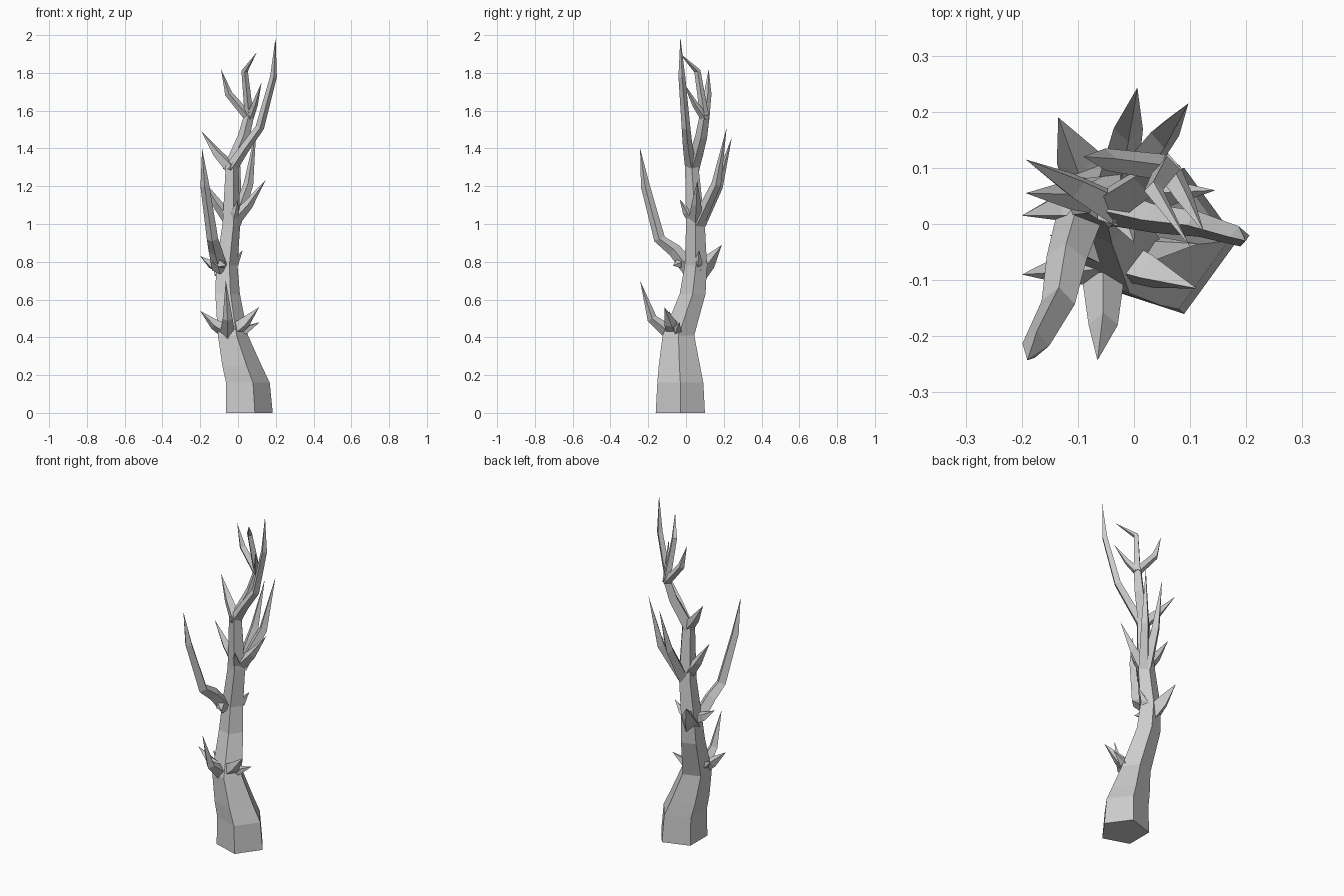
import bpy, bmesh, math
from mathutils import Vector


def limb(name, pts, sides=4, flat=False):
    """Faceted tapering tube through (x, y, z, radius) stations; radius 0 ends in a point."""
    bm = bmesh.new()
    pos = [Vector(p[:3]) for p in pts]
    rings = []
    u = Vector((1, 0, 0))
    for i, p in enumerate(pts):
        if p[3] == 0:
            rings.append([bm.verts.new(pos[i])])
            continue
        a = pos[max(i - 1, 0)]
        b = pos[min(i + 1, len(pos) - 1)]
        t = Vector((0, 0, 1)) if flat else (b - a).normalized()
        u = (u - t * u.dot(t)).normalized()
        v = t.cross(u)
        rings.append([bm.verts.new(pos[i] + p[3] * (u * math.cos(k * math.tau / sides)
                                                    + v * math.sin(k * math.tau / sides)))
                      for k in range(sides)])
    bm.faces.new(rings[0][::-1])
    for lo, hi in zip(rings, rings[1:]):
        for k in range(sides):
            n = (k + 1) % sides
            if len(hi) == 1:
                bm.faces.new((lo[k], lo[n], hi[0]))
            else:
                bm.faces.new((lo[k], lo[n], hi[n], hi[k]))
    if len(rings[-1]) > 1:
        bm.faces.new(rings[-1])
    bmesh.ops.recalc_face_normals(bm, faces=bm.faces)
    me = bpy.data.meshes.new(name)
    bm.to_mesh(me)
    bm.free()
    ob = bpy.data.objects.new(name, me)
    bpy.context.collection.objects.link(ob)
    return ob


# Five-sided winding trunk
limb("trunk", [(.047, -.03, 0, .137), (.04, -.03, .16, .128), (.01, -.035, .25, .115),
               (-.035, -.04, .41, .088), (-.062, .035, .63, .072), (-.065, .052, .78, .062),
               (-.04, .05, 1.0, .052), (-.035, .03, 1.31, .037)], 5, True)

# Upper stem leaning right and back, above the fork
limb("upper_stem", [(-.045, .03, 1.28, .038), (.03, .08, 1.46, .032), (.06, .1, 1.58, .026)])

# Long branches with bends
bent = {
    "tall_branch": [(-.04, .03, 1.29, .034), (.035, .01, 1.4, .026), (.115, 0, 1.51, .023),
                    (.188, -.022, 1.78, .018), (.199, -.03, 1.99, 0)],
    "crown_left": [(.06, .1, 1.56, .024), (-.05, .115, 1.69, .02), (-.09, .12, 1.82, 0)],
    "crown_middle": [(.06, .1, 1.56, .024), (.035, .06, 1.81, .017), (.1, -.04, 1.91, 0)],
    "front_branch": [(-.095, .02, .76, .042), (-.12, -.06, .86, .036), (-.135, -.14, .92, .03),
                     (-.175, -.215, 1.2, .024), (-.19, -.243, 1.4, 0)],
    "low_front_branch": [(-.055, -.08, .42, .04), (-.055, -.18, .5, .026), (-.065, -.243, .7, 0)],
    "back_right_branch": [(-.02, .06, 1.0, .036), (.055, .16, 1.21, .026), (.097, .215, 1.51, 0)],
    "back_branch": [(-.03, .07, 1.0, .036), (-.01, .17, 1.2, .026), (.006, .243, 1.46, 0)],
}
for name, pts in bent.items():
    limb(name, pts)

# Short spikes: base point, base radius, tip
spikes = {
    "crown_right": ((.06, .1, 1.56), .023, (.125, -.015, 1.75)),
    "fork_left": ((-.04, .03, 1.3), .034, (-.193, .115, 1.49)),
    "upper_right": ((-.02, .05, 1.02), .036, (.145, .06, 1.23)),
    "upper_left": ((-.05, .05, 1.03), .036, (-.193, .055, 1.24)),
    "upper_front": ((-.03, .03, 1.03), .028, (0, -.033, 1.13)),
    "mid_back": ((-.07, .06, .74), .056, (-.135, .19, .89)),
    "mid_left": ((-.09, .04, .77), .036, (-.2, .015, .83)),
    "mid_right": ((-.05, .06, .77), .032, (.025, .07, .86)),
    "mid_front": ((-.11, -.02, .81), .03, (-.06, -.07, .78)),
    "low_left": ((-.06, -.07, .43), .04, (-.2, -.09, .54)),
    "low_right": ((-.03, -.06, .43), .045, (.112, -.115, .56)),
    "low_side": ((-.02, -.05, .43), .034, (.115, -.035, .48)),
    "low_stub": ((-.06, -.04, .45), .034, (-.15, -.02, .5)),
}
for name, (base, r, tip) in spikes.items():
    mid = Vector(base).lerp(Vector(tip), .45)
    mid.z -= .012
    limb(name + "_spike", [(*base, r), (*mid, r * .72), (*tip, 0)])
